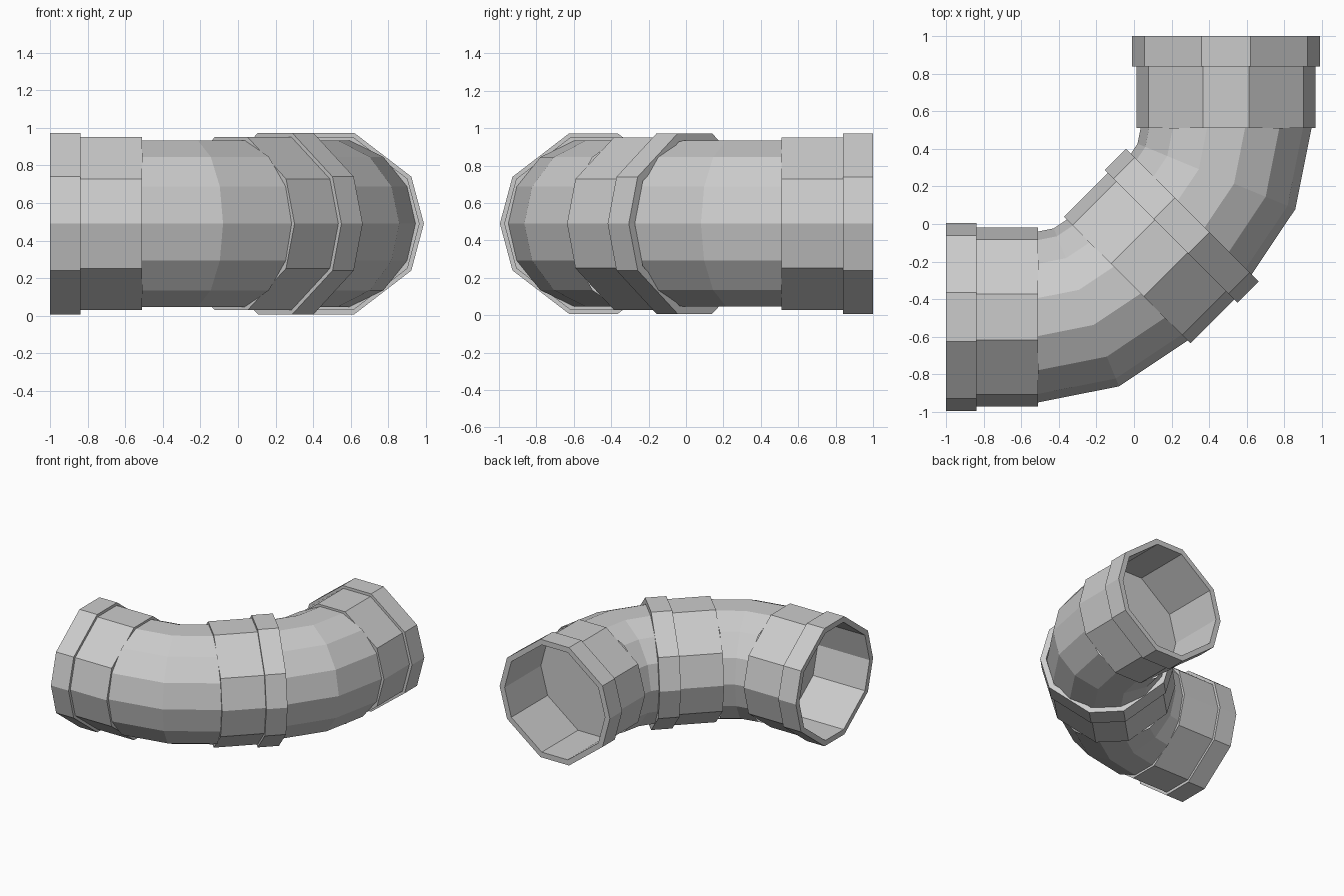
import bpy, bmesh
from math import sin, cos, radians
from mathutils import Vector

if "Cube" in bpy.data.objects:
    bpy.data.objects.remove(bpy.data.objects["Cube"])

Z = 0.49                      # height of the pipe axis
PIPE_R, BEND_R = 0.455, 0.67
SOCKET_ANGLES = [0, 30, 75, 105, 150, 180, 210, 255, 285, 330]
PIPE_ANGLES = [i * 360 / 14 for i in range(14)]


def heading(deg):
    return Vector((cos(radians(deg)), sin(radians(deg)), 0))


def ring(bm, centre, deg, r, angles):
    side = heading(deg - 90)
    return [bm.verts.new(centre + side * r * cos(radians(a))
                         + Vector((0, 0, r * sin(radians(a))))) for a in angles]


def loft(name, rings, angles, capped):
    """Skin a list of (centre, heading, radius) rings."""
    bm = bmesh.new()
    loops = [ring(bm, c, d, r, angles) for c, d, r in rings]
    n = len(angles)
    for a, b in zip(loops, loops[1:]):
        for i in range(n):
            j = (i + 1) % n
            bm.faces.new((a[i], a[j], b[j], b[i]))
    if capped:
        bm.faces.new(loops[0])
        bm.faces.new(loops[-1])
    bmesh.ops.recalc_face_normals(bm, faces=bm.faces)
    me = bpy.data.meshes.new(name)
    bm.to_mesh(me)
    bm.free()
    ob = bpy.data.objects.new(name, me)
    bpy.context.collection.objects.link(ob)
    return ob


def socket(name, start, deg):
    """Hollow collar with a thicker rim, floor at the bend side."""
    profile = [(0, 0.477), (0.33, 0.477), (0.33, 0.5), (0.49, 0.5),
               (0.49, 0.455), (0.02, 0.455)]
    d = heading(deg)
    loft(name, [(start + d * t, deg, r) for t, r in profile], SOCKET_ANGLES, True)


def bend(name, pivot, start_deg):
    """45 degree swept pipe in two segments."""
    rings = []
    for k in range(3):
        deg = start_deg + 22.5 * k
        rings.append((pivot + heading(deg - 90) * BEND_R, deg, PIPE_R))
    loft(name, rings, PIPE_ANGLES, False)
    return rings[0][0], rings[-1][0]


# Two elbow bends
first_start, first_end = bend("first_bend", Vector((-0.51, 0.175, Z)), 0)
second_start, second_end = bend("second_bend", Vector((-0.18, 0.51, Z)), 45)

# Sockets at both open ends and at the joint
socket("left_socket", first_start, 180)
socket("middle_socket", first_end, 45)
socket("back_socket", second_end, 90)
